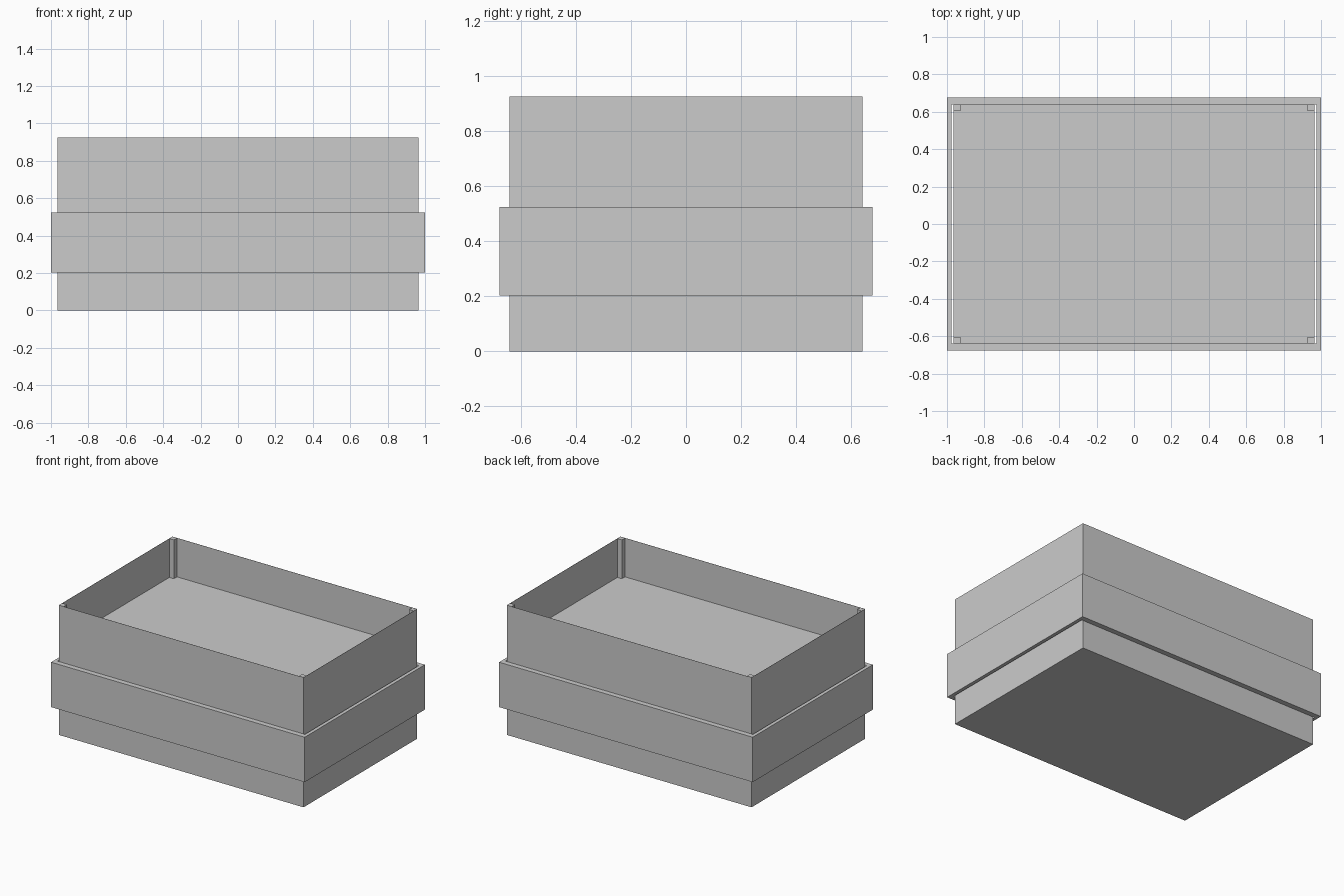
import bpy, bmesh
from mathutils import Matrix, Vector

if "Cube" in bpy.data.objects:
    bpy.data.objects.remove(bpy.data.objects["Cube"])

HX, HY, H = 0.965, 0.64, 0.925      # body half sizes and height
FLOOR, SHEET, POST = 0.648, 0.002, 0.037


def box(bm, lo, hi):
    lo, hi = Vector(lo), Vector(hi)
    m = Matrix.Translation((lo + hi) / 2) @ Matrix.Diagonal((*(hi - lo), 1))
    bmesh.ops.create_cube(bm, size=1, matrix=m)


def finish(bm, name):
    bmesh.ops.recalc_face_normals(bm, faces=bm.faces)
    me = bpy.data.meshes.new(name)
    bm.to_mesh(me)
    bm.free()
    ob = bpy.data.objects.new(name, me)
    bpy.context.collection.objects.link(ob)
    return ob


def facing(bm, sign):
    bm.normal_update()
    return [f for f in bm.faces if f.normal.z * sign > 0.9]


# Tray body: block with a thin-walled recess sunk into the top
bm = bmesh.new()
box(bm, (-HX, -HY, 0), (HX, HY, H))
top = facing(bm, 1)
bmesh.ops.inset_region(bm, faces=top, thickness=SHEET)
walls = bmesh.ops.extrude_face_region(bm, geom=top)
bmesh.ops.delete(bm, geom=top, context='FACES')
for v in walls['geom']:
    if isinstance(v, bmesh.types.BMVert):
        v.co.z = FLOOR
finish(bm, "tray_body")

# Band around the middle: open ring with ledges above and below
bm = bmesh.new()
box(bm, (-1, -0.677, 0.203), (1, 0.677, 0.523))
for sign in (1, -1):
    cap = facing(bm, sign)
    bmesh.ops.inset_region(bm, faces=cap, thickness=1 - HX)
    for v in cap[0].verts:
        v.co.y = HY if v.co.y > 0 else -HY
    bmesh.ops.delete(bm, geom=cap, context='FACES')
finish(bm, "middle_band")

# Square posts standing in the recess corners
for sx, side in ((-1, "left"), (1, "right")):
    for sy, end in ((-1, "front"), (1, "back")):
        bm = bmesh.new()
        xs = sorted((sx * (HX - SHEET), sx * (HX - POST)))
        ys = sorted((sy * (HY - SHEET), sy * (HY - POST)))
        box(bm, (xs[0], ys[0], FLOOR), (xs[1], ys[1], H))
        finish(bm, f"corner_post_{end}_{side}")
